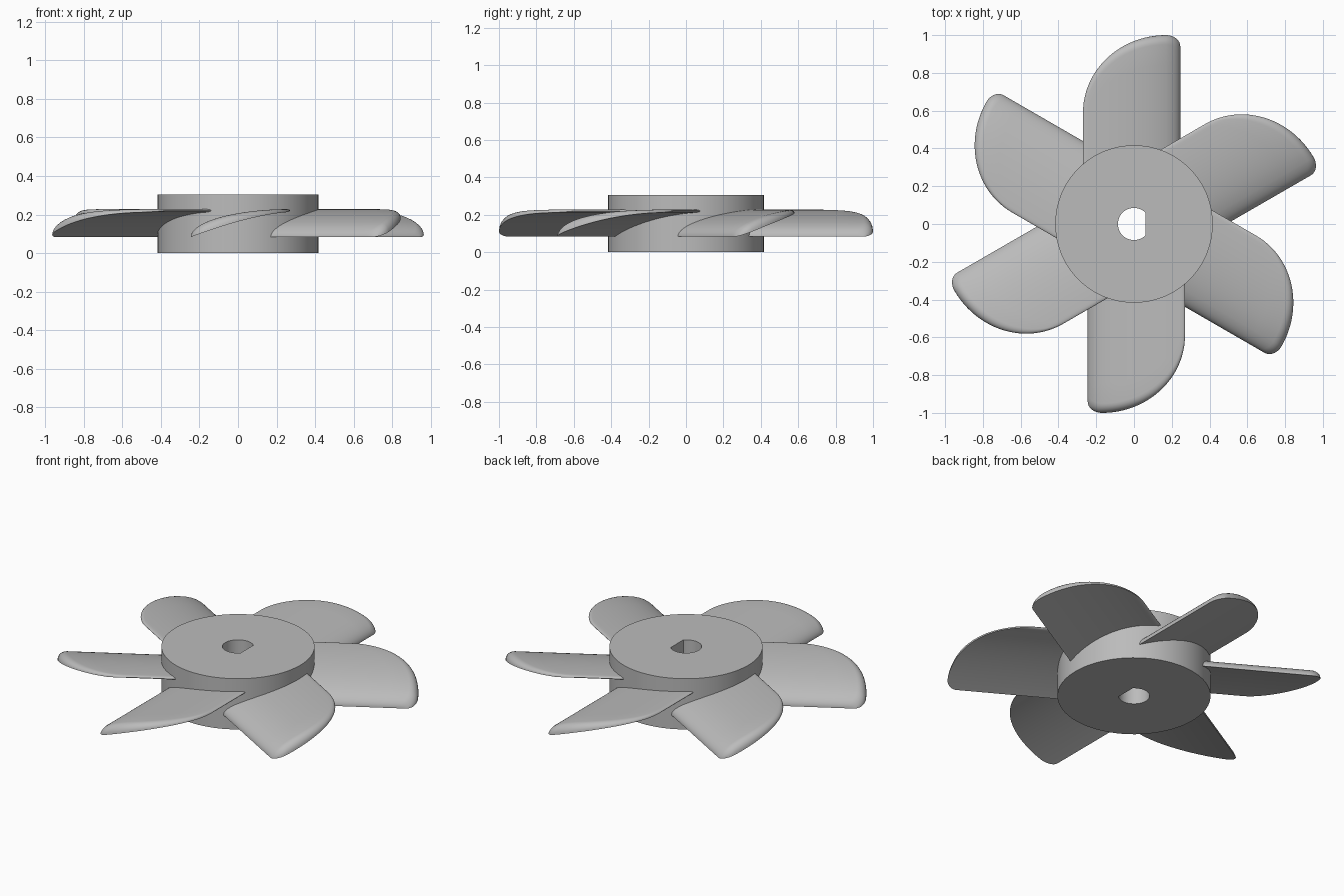
import bpy, bmesh, math
from mathutils import Matrix

if "Cube" in bpy.data.objects:
    bpy.data.objects.remove(bpy.data.objects["Cube"], do_unlink=True)

grey = bpy.data.materials.new("plain grey")
grey.use_nodes = True
colour = (0.5, 0.5, 0.5, 1)
grey.diffuse_color = colour
grey.node_tree.nodes["Principled BSDF"].inputs["Base Color"].default_value = colour


def finish(name, bm, angle):
    bmesh.ops.remove_doubles(bm, verts=bm.verts, dist=0.0004)
    bmesh.ops.recalc_face_normals(bm, faces=bm.faces)
    mesh = bpy.data.meshes.new(name)
    bm.to_mesh(mesh)
    bm.free()
    mesh.materials.append(grey)
    obj = bpy.data.objects.new(name, mesh)
    bpy.context.collection.objects.link(obj)
    bpy.ops.object.select_all(action="DESELECT")
    obj.select_set(True)
    bpy.context.view_layer.objects.active = obj
    bpy.ops.object.shade_smooth_by_angle(angle=math.radians(angle))
    return obj


# Hub: thick disc with a D-shaped shaft hole
HUB_R, HUB_H, BORE_R, FLAT_X, SIDES = 0.417, 0.305, 0.085, 0.06, 96
bm = bmesh.new()


def ring(radius, z, limit):
    angles = [2 * math.pi * i / SIDES for i in range(SIDES)]
    return [bm.verts.new((min(radius * math.cos(a), limit), radius * math.sin(a), z))
            for a in angles]


loops = [ring(HUB_R, 0, 1), ring(HUB_R, HUB_H, 1),
         ring(BORE_R, HUB_H, FLAT_X), ring(BORE_R, 0, FLAT_X)]
for k in range(4):
    a, b = loops[k], loops[(k + 1) % 4]
    for i in range(SIDES):
        j = (i + 1) % SIDES
        bm.faces.new((a[i], a[j], b[j], b[i]))
finish("hub", bm, 30)

# Blade: curved section run outward and trimmed by a rounded outline
HIGH_X, LOW_X, PEAK_X, ROOT_Y = -0.27, 0.245, 0.17, 0.3
TIP_ROUND = 0.05


def tip(x):
    """Outer limit of the blade at x."""
    if x < PEAK_X:
        f, rise = (PEAK_X - x) / (PEAK_X - HIGH_X), 0.41
    else:
        f, rise = (x - PEAK_X) / (LOW_X - PEAK_X), 0.06
    return 1 - rise + rise * math.sqrt(max(0, 1 - f * f))


def section(x):
    """Lower and upper height of the blade at x."""
    w = min(1, max(0, (x - HIGH_X) / (LOW_X - HIGH_X)))
    top = 0.083 + 0.145 * math.sqrt(1 - w * w)
    low = 0.083 + 0.13 * (1 - w ** 1.5)
    nose = min(1, w / 0.04)
    mid = (top + low) / 2
    half = (top - low) / 2 * math.sqrt(1 - (1 - nose) ** 2)
    return mid - half, mid + half


def build_blade(name, turn):
    bm = bmesh.new()
    quarter = [math.pi / 2 * i / 24 for i in range(25)]
    xs = [PEAK_X - (PEAK_X - HIGH_X) * math.cos(a) for a in quarter]
    xs += [PEAK_X + (LOW_X - PEAK_X) * math.sin(a) for a in quarter[2::2]]
    columns = []
    for x in xs:
        end = tip(x)
        low, top = section(x)
        body = end - TIP_ROUND
        ys = [ROOT_Y + (body - ROOT_Y) * i / 6 for i in range(6)]
        ys += [body + TIP_ROUND * math.sin(math.pi / 2 * i / 6) for i in range(7)]
        upper, lower = [], []
        for y in ys:
            f = max(0, (y - body) / TIP_ROUND)
            h = (top - low) * math.sqrt(max(0, 1 - f * f))
            lower.append(bm.verts.new((x, y, low)))
            upper.append(bm.verts.new((x, y, low + h)))
        columns.append((lower, upper))
    for a, b in zip(columns, columns[1:]):
        for side in (0, 1):
            for p in range(len(a[side]) - 1):
                quad = (a[side][p], b[side][p], b[side][p + 1], a[side][p + 1])
                bm.faces.new(quad if side else quad[::-1])
        # Root cap, hidden inside the hub
        bm.faces.new((a[0][0], b[0][0], b[1][0], a[1][0]))
    bmesh.ops.transform(bm, matrix=Matrix.Rotation(turn, 4, "Z"), verts=bm.verts)
    finish(name, bm, 40)


for n in range(6):
    build_blade(f"blade_{n + 1}", n * math.pi / 3)
